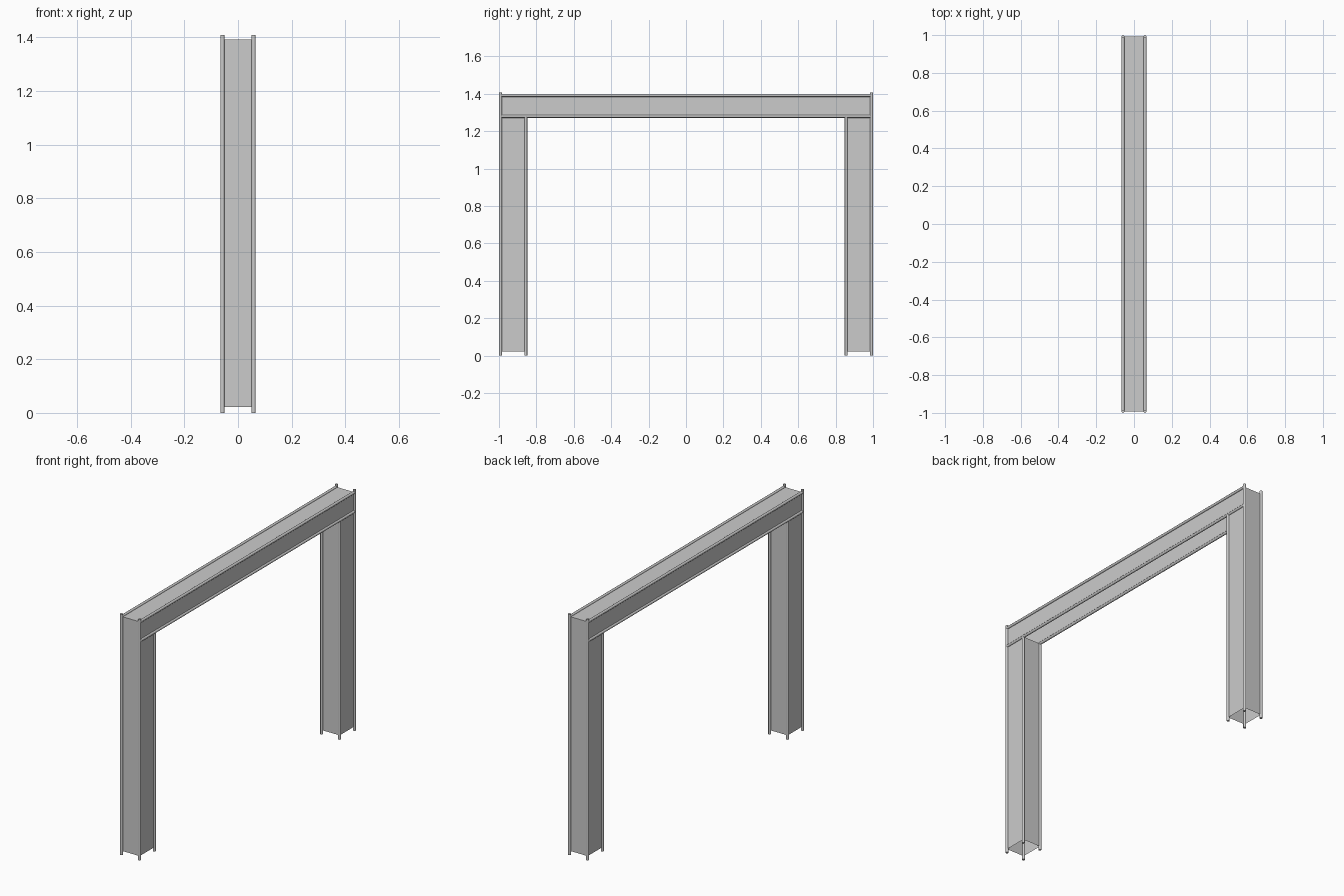
import bpy, bmesh
from mathutils import Vector

if "Cube" in bpy.data.objects:
    bpy.data.objects.remove(bpy.data.objects["Cube"])

R = 0.008            # rod radius
X = 0.058            # rod centre offset across the frame
YO, YI = 0.992, 0.856  # outer / inner rod lines of a leg
ZB, ZT = 1.28, 1.392   # lower / upper rod lines of the beam
FOOT = 0.022         # panels stop short of the ground


def make(name, bm):
    me = bpy.data.meshes.new(name)
    bm.to_mesh(me)
    bm.free()
    ob = bpy.data.objects.new(name, me)
    bpy.context.collection.objects.link(ob)
    return ob


def rods(name, lines):
    """Round tubes between pairs of points."""
    bm = bmesh.new()
    for a, b in lines:
        a, b = Vector(a), Vector(b)
        d = b - a
        m = d.to_track_quat('Z', 'Y').to_matrix().to_4x4()
        m.translation = (a + b) / 2
        bmesh.ops.create_cone(bm, cap_ends=True, segments=10, radius1=R,
                              radius2=R, depth=d.length, matrix=m)
    for f in bm.faces:
        f.smooth = len(f.verts) == 4
    for e in bm.edges:
        e.smooth = all(f.smooth for f in e.link_faces)
    return make(name, bm)


def panels(name, quads):
    """Thin sheets, each spanned by a corner and two edge vectors."""
    bm = bmesh.new()
    for o, u, v in quads:
        o, u, v = Vector(o), Vector(u), Vector(v)
        bm.faces.new([bm.verts.new(p) for p in (o, o + u, o + u + v, o + v)])
    return make(name, bm)


# Legs: four corner rods and four sheets each
for s, side in ((-1, "front"), (1, "back")):
    rods(side + "_leg_rods",
         [((x, s * YO, 0), (x, s * YO, 1.408)) for x in (-X, X)] +
         [((x, s * YI, 0), (x, s * YI, ZB)) for x in (-X, X)])
    h = (0, 0, ZB - FOOT)
    w = (0, YO - YI, 0)
    y0 = min(s * YO, s * YI)
    y1 = max(s * YO, s * YI)
    top = {s * YO: (0, 0, ZT - FOOT), s * YI: h}
    panels(side + "_leg_panels", [
        ((X, y0, FOOT), w, h),                       # right
        ((-X, y1, FOOT), (0, YI - YO, 0), h),        # left
        ((-X, y0, FOOT), (2 * X, 0, 0), top[y0]),    # front
        ((X, y1, FOOT), (-2 * X, 0, 0), top[y1]),    # back
    ])

# Beam: four long rods, side sheets and top sheet, open underneath
rods("beam_rods", [((x, -YO, z), (x, YO, z)) for x in (-X, X) for z in (ZB, ZT)])
panels("beam_panels", [
    ((X, -YO, ZB), (0, 2 * YO, 0), (0, 0, ZT - ZB)),
    ((-X, YO, ZB), (0, -2 * YO, 0), (0, 0, ZT - ZB)),
    ((-X, -YO, ZT), (2 * X, 0, 0), (0, 2 * YO, 0)),
])
